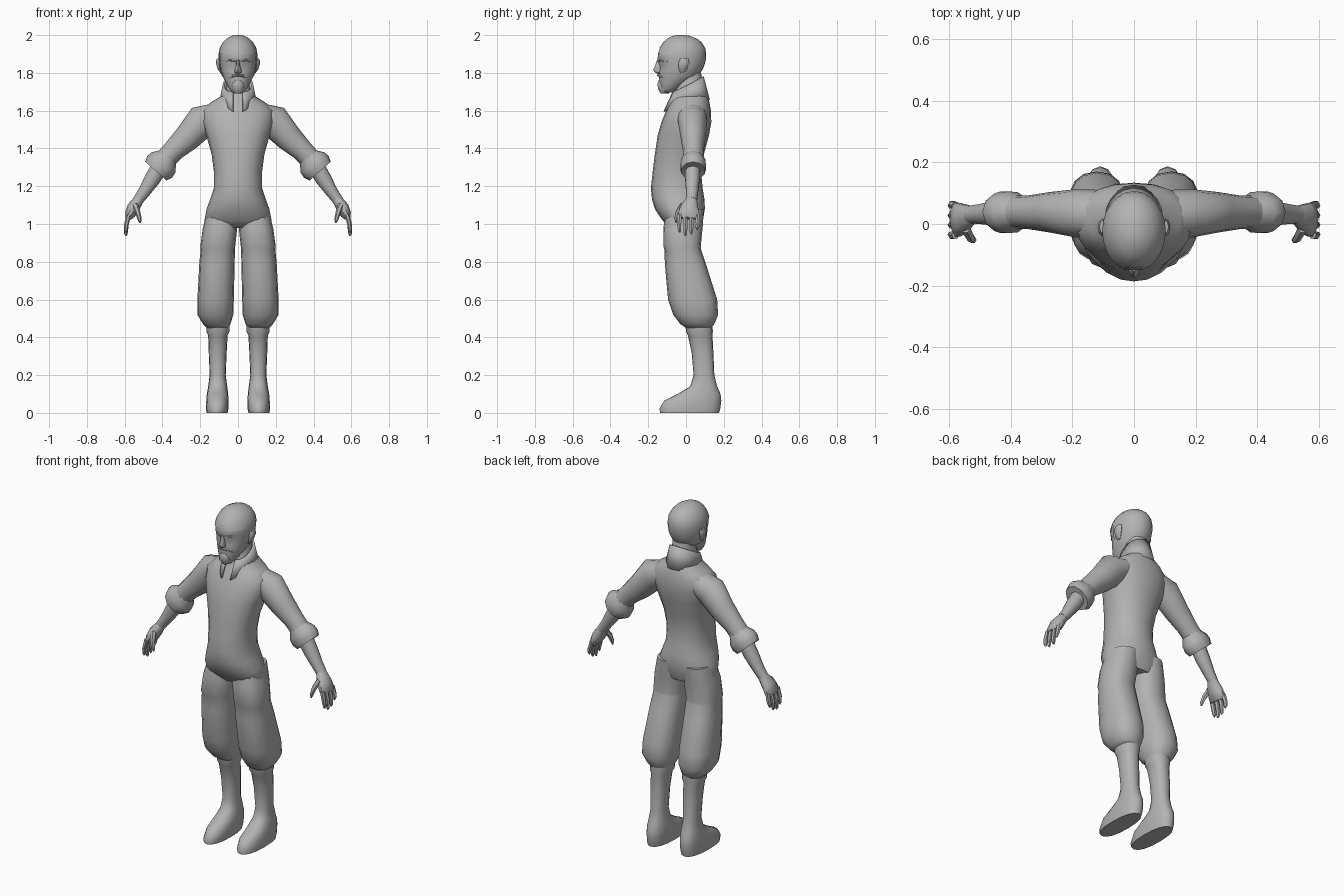
import bpy, bmesh, math
from mathutils import Vector

grey = bpy.data.materials.new("plain grey")
grey.diffuse_color = (0.45, 0.45, 0.45, 1)


def finish(name, bm, mirror=False, angle=50):
    bmesh.ops.recalc_face_normals(bm, faces=bm.faces)
    me = bpy.data.meshes.new(name)
    bm.to_mesh(me)
    bm.free()
    ob = bpy.data.objects.new(name, me)
    bpy.context.collection.objects.link(ob)
    me.materials.append(grey)
    bpy.ops.object.select_all(action='DESELECT')
    bpy.context.view_layer.objects.active = ob
    ob.select_set(True)
    bpy.ops.object.shade_smooth_by_angle(angle=math.radians(angle))
    if mirror:
        m = ob.modifiers.new("mirror", 'MIRROR')
        m.use_clip = False
        m.use_mirror_merge = False
    return ob


def skin(loops):
    """Bridge equal rings of points and cap both ends."""
    bm = bmesh.new()
    vs = [[bm.verts.new(p) for p in loop] for loop in loops]
    n = len(vs[0])
    for a, b in zip(vs, vs[1:]):
        for i in range(n):
            j = (i + 1) % n
            bm.faces.new((a[i], a[j], b[j], b[i]))
    bm.faces.new(vs[0])
    bm.faces.new(vs[-1])
    return bm


def ring(c, u, v, n, power=2.0):
    pts = []
    for i in range(n):
        t = 2 * math.pi * i / n
        a, b = math.cos(t), math.sin(t)
        a = math.copysign(abs(a) ** (2 / power), a)
        b = math.copysign(abs(b) ** (2 / power), b)
        pts.append(Vector(c) + u * a + v * b)
    return pts


def stack(rows, n=16, power=2.0):
    """Rows of z, x min, x max, y front, y back."""
    return skin([ring(((x0 + x1) / 2, (y0 + y1) / 2, z), Vector(((x1 - x0) / 2, 0, 0)),
                      Vector((0, (y1 - y0) / 2, 0)), n, power) for z, x0, x1, y0, y1 in rows])


def centred(rows):
    return [(z, -w, w, y0, y1) for z, w, y0, y1 in rows]


def limb(rows, n=12):
    """Rows of x, y, z, in-plane radius, depth radius."""
    pts = [Vector(r[:3]) for r in rows]
    loops = []
    for i, r in enumerate(rows):
        d = pts[min(i + 1, len(pts) - 1)] - pts[max(i - 1, 0)]
        d.normalize()
        v = Vector((0, 1, 0)) - d * d.y
        v.normalize()
        loops.append(ring(pts[i], d.cross(v) * r[3], v * r[4], n))
    return skin(loops)


# torso with pelvis, shoulders and neck
finish("torso", stack(centred([
    (0.98, .15, -.09, .075), (1.02, .178, -.125, .09), (1.08, .166, -.165, .10),
    (1.13, .148, -.18, .098), (1.19, .128, -.186, .088), (1.28, .128, -.176, .08),
    (1.37, .14, -.165, .095), (1.47, .168, -.15, .122), (1.54, .19, -.13, .134),
    (1.60, .19, -.105, .132), (1.64, .15, -.085, .125), (1.68, .085, -.065, .115),
    (1.72, .062, -.055, .09), (1.80, .06, -.05, .08)]), 20, 2.2))

# baggy knee trousers
finish("trouser_leg", stack([
    (1.08, .005, .16, -.10, .095), (.98, .004, .186, -.12, .088), (.88, .015, .20, -.12, .078),
    (.865, .016, .198, -.114, .08), (.79, .018, .205, -.112, .105), (.60, .022, .215, -.095, .165),
    (.52, .025, .215, -.068, .17), (.47, .04, .185, -.03, .15), (.45, .05, .165, 0, .135)],
    16, 2.4), True)

# lower leg and shoe
finish("lower_leg", stack([
    (.48, .045, .165, -.005, .14), (.43, .045, .167, 0, .142), (.41, .055, .158, .01, .14),
    (.32, .06, .155, .03, .145), (.20, .065, .15, .04, .15), (.14, .057, .158, .022, .165),
    (.10, .052, .165, -.045, .183), (.065, .05, .168, -.115, .187), (.025, .05, .17, -.14, .182),
    (0, .055, .167, -.138, .175)], 16, 2.3), True)

# sleeve, rolled cuff, forearm and hand
finish("sleeve", limb([
    (.10, .03, 1.585, .06, .08), (.19, .035, 1.545, .088, .078), (.27, .038, 1.455, .072, .066),
    (.34, .038, 1.39, .058, .055), (.41, .038, 1.315, .054, .053)]), True)
finish("rolled_cuff", limb([
    (.365, .038, 1.36, .05, .05), (.395, .038, 1.325, .083, .068), (.415, .038, 1.302, .087, .07),
    (.435, .038, 1.28, .075, .064), (.43, .038, 1.285, .045, .04)], 10), True)
finish("forearm", limb([
    (.41, .036, 1.31, .045, .042), (.455, .034, 1.235, .042, .04), (.50, .032, 1.165, .032, .033),
    (.53, .03, 1.125, .028, .03)], 10), True)
finish("palm", limb([
    (.525, .03, 1.13, .027, .03), (.555, .018, 1.085, .034, .05), (.572, .014, 1.05, .028, .058),
    (.58, .012, 1.03, .016, .052)], 10), True)
for i, tip in enumerate((.955, .937, .945, .97)):
    y = -.034 + i * .031
    finish("finger_%d" % (i + 1), limb([
        (.578, y, 1.05, .013, .014), (.59, y * 1.08, 1.0, .012, .013),
        (.594, y, tip + .012, .010, .010), (.592, y, tip, .004, .004)], 6), True)
finish("thumb", limb([
    (.545, -.015, 1.10, .017, .018), (.53, -.044, 1.06, .014, .015),
    (.521, -.052, 1.025, .011, .011), (.517, -.052, 1.005, .004, .004)], 6), True)

# head with hollow eye sockets
head_rows = [(1.695, .03, -.13, -.07), (1.715, .046, -.138, -.04), (1.745, .064, -.143, .01),
             (1.78, .08, -.143, .06), (1.81, .09, -.142, .08), (1.84, .095, -.143, .094),
             (1.87, .098, -.15, .101), (1.90, .099, -.149, .103), (1.93, .093, -.138, .098),
             (1.96, .077, -.118, .08), (1.98, .057, -.097, .055), (1.995, .03, -.065, .015),
             (2.0, .008, -.04, -.02)]
bm = stack(centred(head_rows), 24)
for v in bm.verts:
    d = math.hypot(abs(v.co.x) - .04, v.co.z - 1.84)
    if v.co.y < -.06 and d < .035:
        v.co.y += .014 * (1 - d / .035)
finish("head", bm, angle=60)

# close-cropped hair, cut back at the face
bm = stack(centred([(z + .001, w + .004, a - .004, b + .004) for z, w, a, b in head_rows[3:]]), 24)
bmesh.ops.delete(bm, geom=[f for f in bm.faces if len(f.verts) > 4 and f.calc_center_median().z < 1.9
                           or f.calc_center_median().y < -.045 and f.calc_center_median().z < 1.915
                           + .2 * max(0, .04 - abs(f.calc_center_median().x))],
                 context='FACES')
finish("hair", bm)

# nose, brows, moustache, beard and ears
finish("nose", stack(centred([
    (1.795, .006, -.15, -.125), (1.803, .019, -.165, -.125), (1.815, .018, -.174, -.125),
    (1.84, .010, -.163, -.125), (1.868, .009, -.154, -.125)]), 8))
finish("brow", limb([
    (.008, -.143, 1.862, .005, .008), (.04, -.133, 1.868, .006, .01),
    (.072, -.095, 1.862, .004, .008)], 6), True)
finish("moustache", limb([
    (0, -.147, 1.788, .006, .008), (.025, -.139, 1.785, .007, .009),
    (.05, -.11, 1.768, .004, .006)], 6), True)
finish("chin_beard", stack(centred([
    (1.692, .02, -.135, -.09), (1.715, .034, -.15, -.09), (1.745, .032, -.152, -.1),
    (1.76, .015, -.147, -.12)]), 10))
finish("ear", stack([
    (1.80, .084, .094, -.03, -.01), (1.82, .085, .108, -.04, .005),
    (1.855, .085, .118, -.04, .018), (1.875, .088, .112, -.03, .012)], 8), True)

# standing collar, open at the front with long points
bm = bmesh.new()
cols = []
for i in range(19):
    t = -1 + 2 * i / 18
    a = t * math.radians(163)
    k = max(0, abs(t) - .6) / .4
    s, c = math.sin(a), math.cos(a)
    low = (.092 * s, .024 + .098 * c - .045 * k, 1.655 - .06 * k)
    high = (.076 * s + .012 * k * s, .015 + .074 * c - .012 * k, 1.738 + .042 * c)
    cols.append([bm.verts.new(low), bm.verts.new(high)])
for p, q in zip(cols, cols[1:]):
    bm.faces.new((p[0], q[0], q[1], p[1]))
collar = finish("collar", bm)
thick = collar.modifiers.new("cloth", 'SOLIDIFY')
thick.thickness = .01
thick.offset = 0
